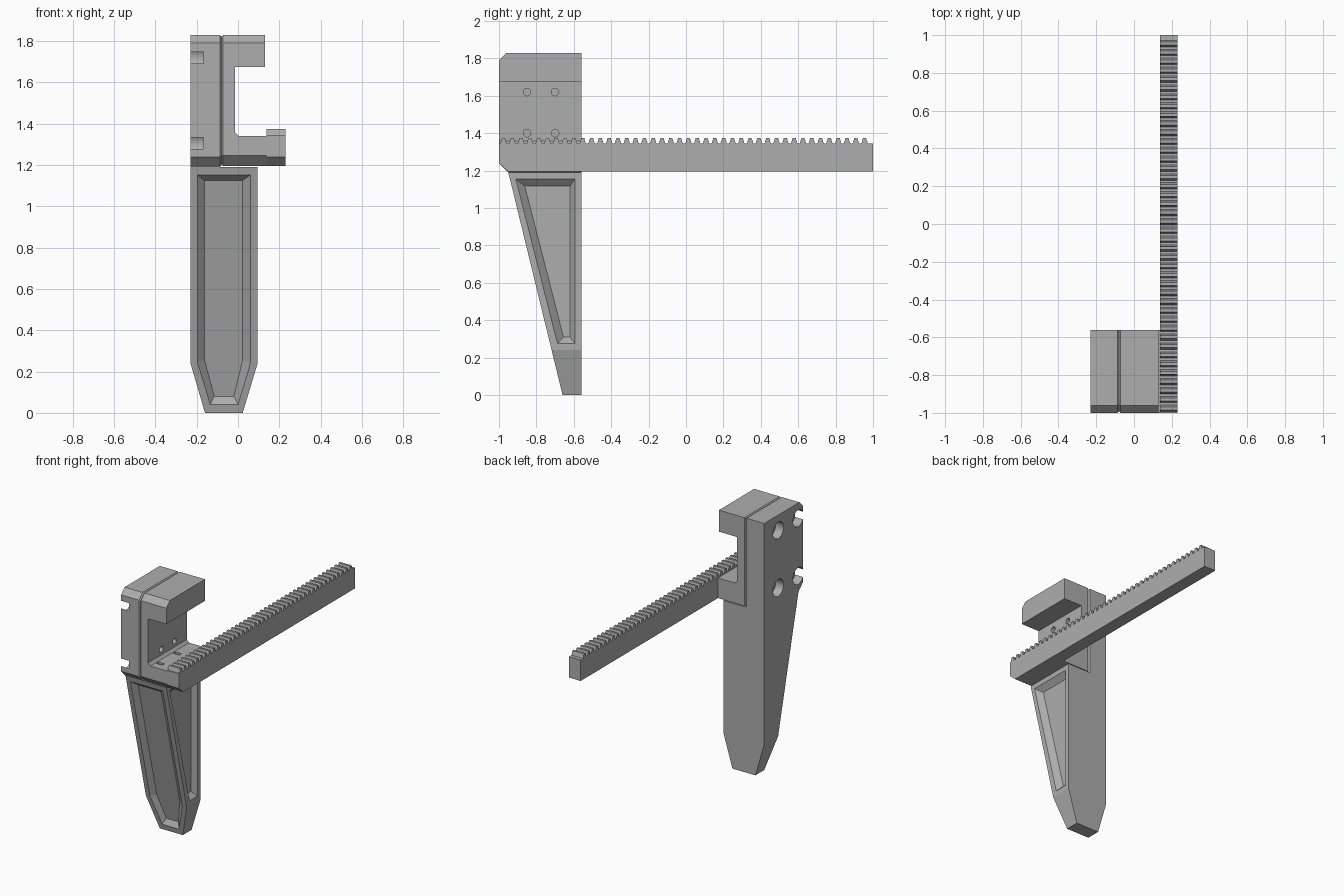
import bpy, bmesh, math
from mathutils import Vector, Matrix

cube = bpy.data.objects.get("Cube")
if cube:
    bpy.data.objects.remove(cube, do_unlink=True)

grey = bpy.data.materials.new("plain_grey")
grey.use_nodes = True
COLOUR = (0.42, 0.42, 0.42, 1)
grey.diffuse_color = COLOUR
grey.node_tree.nodes["Principled BSDF"].inputs["Base Color"].default_value = COLOUR


def finish(name, bm):
    bmesh.ops.recalc_face_normals(bm, faces=bm.faces)
    mesh = bpy.data.meshes.new(name)
    bm.to_mesh(mesh)
    bm.free()
    mesh.materials.append(grey)
    obj = bpy.data.objects.new(name, mesh)
    bpy.context.collection.objects.link(obj)
    return obj


def loft(name, rings):
    """Closed solid through matching rings of 3D points."""
    bm = bmesh.new()
    loops = [[bm.verts.new(p) for p in ring] for ring in rings]
    n = len(loops[0])
    for a, b in zip(loops, loops[1:]):
        for i in range(n):
            j = (i + 1) % n
            bm.faces.new((a[i], a[j], b[j], b[i]))
    bm.faces.new(loops[0])
    bm.faces.new(loops[-1])
    return finish(name, bm)


def recess_cutter(mouth, floor):
    """Sloped pocket, with its mouth extended past the surface."""
    mouth, floor = [Vector(p) for p in mouth], [Vector(p) for p in floor]
    return loft("cutter", [[m + (m - f) * 0.3 for m, f in zip(mouth, floor)], floor])


def rod_cutter(centre, radius, depth):
    bm = bmesh.new()
    place = Matrix.Translation(centre) @ Matrix.Rotation(math.pi / 2, 4, 'Y')
    bmesh.ops.create_cone(bm, cap_ends=True, segments=32, radius1=radius,
                          radius2=radius, depth=depth, matrix=place)
    return finish("cutter", bm)


def box_cutter(centre, size):
    bm = bmesh.new()
    bmesh.ops.create_cube(bm, size=1, matrix=Matrix.Translation(centre) @ Matrix.Diagonal((*size, 1)))
    return finish("cutter", bm)


def cut(obj, cutters):
    for cutter in cutters:
        cutter.hide_render = True
        mod = obj.modifiers.new("cut", 'BOOLEAN')
        mod.operation = 'DIFFERENCE'
        mod.solver = 'EXACT'
        mod.object = cutter
        with bpy.context.temp_override(object=obj, active_object=obj, selected_objects=[obj]):
            bpy.ops.object.modifier_apply(modifier=mod.name)
        bpy.data.objects.remove(cutter, do_unlink=True)


BACK, FRONT, TOP, SEAM, GROOVE = -0.56, -1.0, 1.83, -0.08, 0.008


def block_ring(x, bottom, inset=0.0):
    """Side profile with chamfered front corners."""
    f, b, lo, hi = FRONT + inset, BACK - inset, bottom + inset, TOP - inset
    return [(x, b, lo), (x, f + 0.05, lo), (x, f, lo + 0.05),
            (x, f, hi - 0.04), (x, f + 0.04, hi), (x, b, hi)]


# Mounting plate with counterbores, the front pair open at the edge
plate = loft("mounting_plate", [block_ring(-0.23, 1.19), block_ring(SEAM - GROOVE, 1.19),
                                block_ring(SEAM, 1.19, GROOVE)])
cut(plate, [rod_cutter((-0.23, y, z), 0.06, 0.125)
            for y in (-0.72, -0.947) for z in (1.305, 1.72)])

# C-shaped bracket, grooved along the seam with the plate
bracket = loft("clamp_bracket", [block_ring(SEAM, 1.195, GROOVE), block_ring(SEAM + GROOVE, 1.195),
                                 block_ring(0.14, 1.195)])
mouth = [(-0.015, 1.675), (0.13, 1.675), (0.13, 1.9), (0.2, 1.9),
         (0.2, 1.34), (0.003, 1.34), (-0.015, 1.358)]
cut(bracket, [loft("cutter", [[(x, y, z) for x, z in mouth] for y in (-1.1, -0.4)])])
cut(bracket, [rod_cutter((-0.015, y, z), 0.02, 0.06) for y in (-0.85, -0.7) for z in (1.4, 1.62)])
cut(bracket, [box_cutter((0.035, y, 1.34), (0.05, 0.025, 0.06)) for y in (-0.93, -0.74)])

# Toothed rack
PITCH, TEETH, ROOT, TIP = 0.0471, 42, 1.345, 1.375
profile = [(1.0, 1.195), (1.0, ROOT)]
for i in range(TEETH):
    y = 0.955 - i * PITCH
    profile += [(y + 0.017, ROOT), (y + 0.008, TIP), (y - 0.008, TIP), (y - 0.017, ROOT)]
profile += [(FRONT, ROOT), (FRONT, 1.24), (FRONT + 0.05, 1.195)]
loft("toothed_rack", [[(x, y, z) for y, z in profile] for x in (0.138, 0.23)])


# Tapered leg with a sloping front
def slope(z):
    return -0.66 - 0.29 * z / 1.19


def on_front(points, depth=0.0):
    return [(x, slope(z) + depth, z) for x, z in points]


def shield(left, right, high, shoulder, tip_left, tip_right, low):
    return [(left, high), (right, high), (right, shoulder),
            (tip_right, low), (tip_left, low), (left, shoulder)]


outline = shield(-0.23, 0.095, 1.19, 0.24, -0.16, 0.023, 0.0)
leg = loft("tapered_leg", [on_front(outline), [(x, BACK, z) for x, z in outline]])

# Sunken panels on the front and the left side of the leg
front_mouth = shield(-0.197, 0.06, 1.152, 0.245, -0.135, 0.0, 0.04)
front_floor = shield(-0.162, 0.022, 1.125, 0.255, -0.115, -0.02, 0.08)
side_mouth = [(-0.91, 1.155), (-0.594, 1.155), (-0.594, 0.275), (-0.687, 0.275)]
side_floor = [(-0.862, 1.117), (-0.62, 1.117), (-0.62, 0.31), (-0.655, 0.31)]
cut(leg, [recess_cutter(on_front(front_mouth), on_front(front_floor, 0.03)),
          recess_cutter([(0.095, y, z) for y, z in side_mouth],
                        [(0.06, y, z) for y, z in side_floor])])
